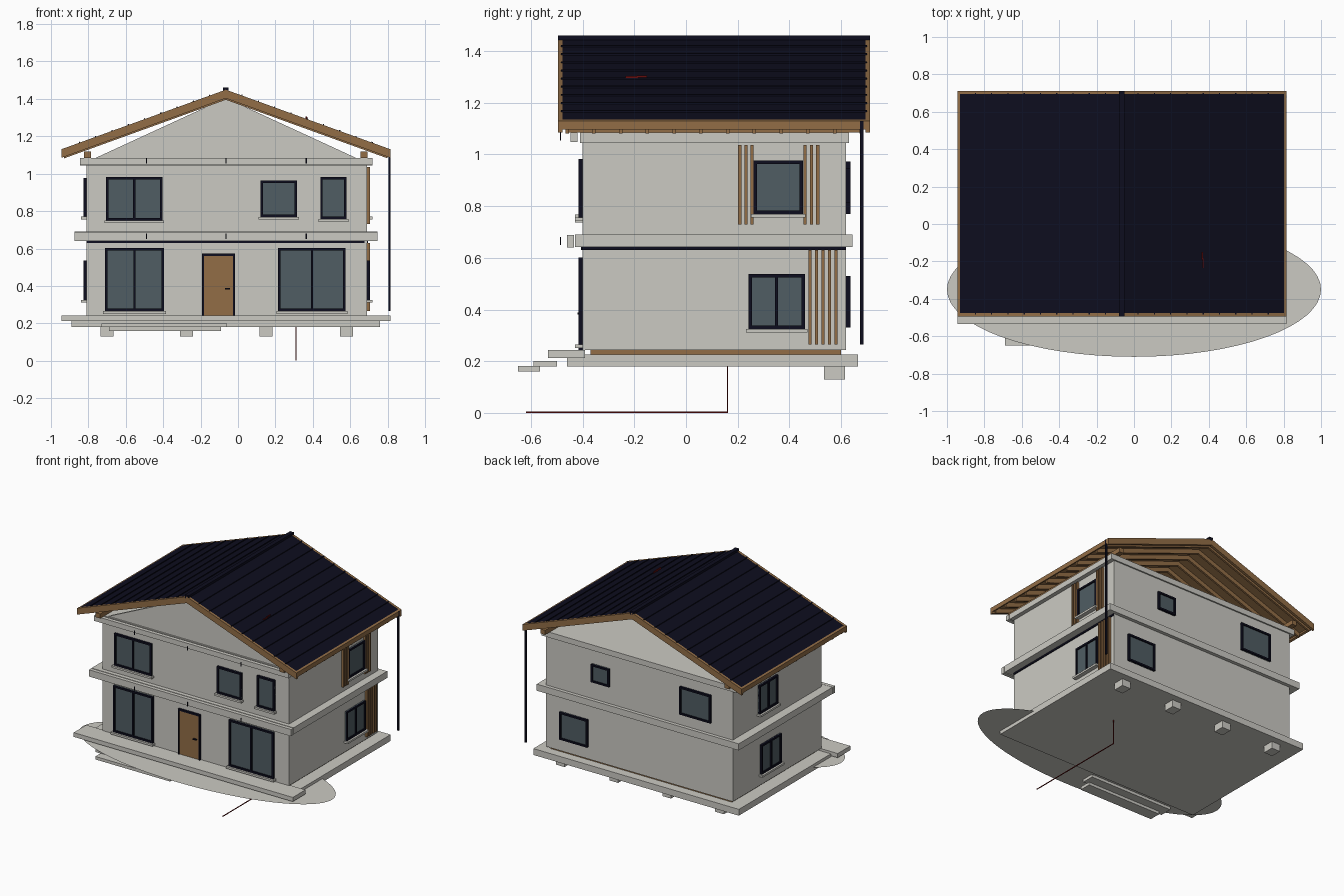
import bpy, bmesh, math
from mathutils import Vector

if "Cube" in bpy.data.objects:
    bpy.data.objects.remove(bpy.data.objects["Cube"])


def material(name, r, g, b):
    m = bpy.data.materials.new(name)
    m.diffuse_color = (r, g, b, 1)
    m.use_nodes = True
    m.node_tree.nodes["Principled BSDF"].inputs["Base Color"].default_value = m.diffuse_color
    return m


PLASTER = material("pale plaster", 0.60, 0.59, 0.545)
WOOD = material("brown wood", 0.29, 0.155, 0.062)
NAVY = material("dark navy", 0.004, 0.004, 0.013)
GLASS = material("grey glass", 0.08, 0.11, 0.125)
RED = material("dark red", 0.13, 0.004, 0.004)


def finish(name, bm, mat):
    bmesh.ops.recalc_face_normals(bm, faces=bm.faces)
    me = bpy.data.meshes.new(name)
    bm.to_mesh(me)
    bm.free()
    me.materials.append(mat)
    ob = bpy.data.objects.new(name, me)
    bpy.context.collection.objects.link(ob)
    return ob


def boxes(name, mat, *ranges):
    """Each range is (x0, x1, y0, y1, z0, z1)."""
    bm = bmesh.new()
    for x0, x1, y0, y1, z0, z1 in ranges:
        vs = bmesh.ops.create_cube(bm, size=1)["verts"]
        for v in vs:
            v.co = ((x0 + x1) / 2 + v.co.x * (x1 - x0),
                    (y0 + y1) / 2 + v.co.y * (y1 - y0),
                    (z0 + z1) / 2 + v.co.z * (z1 - z0))
    return finish(name, bm, mat)


def prisms(name, mat, *items):
    """Each item is (xz outline, y0, y1)."""
    bm = bmesh.new()
    for pts, y0, y1 in items:
        face = bm.faces.new([bm.verts.new((x, y0, z)) for x, z in pts])
        ext = bmesh.ops.extrude_face_region(bm, geom=[face])["geom"]
        for v in ext:
            if isinstance(v, bmesh.types.BMVert):
                v.co.y = y1
    return finish(name, bm, mat)


# House outline
XL, XR, YF, YB = -0.81, 0.69, -0.40, 0.62
RIDGE_X, RIDGE_Z, SLOPE = -0.065, 1.445, 0.362

# Foundation, terrace, steps
boxes("base_slab", PLASTER, (-0.89, 0.76, -0.46, 0.665, 0.18, 0.226))
boxes("sill_plate", WOOD, (-0.79, 0.67, -0.37, 0.60, 0.226, 0.243))
boxes("terrace", PLASTER, (-0.945, 0.815, -0.535, -0.39, 0.212, 0.243))
boxes("front_steps", PLASTER, (-0.73, -0.06, -0.59, -0.50, 0.18, 0.2),
      (-0.69, -0.09, -0.65, -0.565, 0.16, 0.182))
boxes("foundation_blocks", PLASTER,
      *[(x, x + 0.07, 0.535, 0.615, 0.13, 0.18) for x in (-0.735, -0.31, 0.115, 0.545)])
bm = bmesh.new()
bmesh.ops.create_circle(bm, cap_ends=True, segments=64, radius=1)
for v in bm.verts:
    v.co = (v.co.x, -0.35 + 0.36 * v.co.y, 0.205)
finish("ground_disc", bm, PLASTER)

# Storeys and the projecting floor bands
boxes("ground_floor_walls", PLASTER, (XL, XR, YF, YB, 0.243, 0.645))
boxes("upper_floor_walls", PLASTER, (XL, XR, YF, YB, 0.68, 1.05))
boxes("floor_band", PLASTER, (-0.875, 0.747, -0.43, 0.645, 0.642, 0.69))
boxes("attic_floor", PLASTER, (-0.845, 0.72, -0.41, 0.63, 1.045, 1.085))
boxes("front_band_boards", PLASTER, (-0.875, 0.747, -0.46, -0.434, 0.64, 0.689),
      (-0.845, 0.72, -0.447, -0.42, 1.048, 1.085))
boxes("band_markers", NAVY,
      *[(x - 0.003, x + 0.003, -0.488, -0.484, z, z + 0.03)
        for x in (-0.49, -0.065, 0.365) for z in (0.65, 1.055)])
boxes("band_shadow_strip", NAVY, (XL, 0.675, YF - 0.006, YF, 0.630, 0.642),
      (XR, XR + 0.006, YF, YB, 0.630, 0.642))

# Front gable only: the rear of the attic stays open
prisms("front_gable", PLASTER,
       ([(-0.76, 1.085), (0.63, 1.085), (RIDGE_X, 1.405)], YF, YF + 0.02))


# Roof pieces follow both slopes
def slope_outlines(s0, s1, top, low):
    for side in (-1, 1):
        yield [(RIDGE_X + side * s, RIDGE_Z - SLOPE * s + o)
               for s, o in ((s0, top), (s1, top), (s1, low), (s0, low))]


def roof(name, mat, specs):
    prisms(name, mat, *[(o, y0, y1) for s0, s1, t, b, y0, y1 in specs
                        for o in slope_outlines(s0, s1, t, b)])


Y0, Y1 = -0.495, 0.712
roof("roof_deck", WOOD, [(0, 0.87, -0.004, -0.018, Y0 + 0.01, Y1 - 0.01)])
roof("roof_sheet", NAVY, [(0, 0.866, 0.003, -0.004, Y0 + 0.018, Y1 - 0.018)])
roof("barge_boards", WOOD, [(0, 0.88, 0.004, -0.042, Y0, Y0 + 0.018),
                            (0, 0.88, 0.004, -0.042, Y1 - 0.018, Y1)])
roof("eave_boards", WOOD, [(0.866, 0.88, 0.003, -0.03, Y0, Y1)])
roof("rafters", WOOD, [(0, 0.865, -0.018, -0.050, -0.467 + 0.1035 * k, -0.453 + 0.1035 * k)
                       for k in range(12)])
roof("roof_seams", NAVY, [(0.087 * k - 0.003, 0.087 * k + 0.003, 0.009, 0.0, Y0 + 0.012, Y1 - 0.012)
                          for k in range(1, 10)])
boxes("ridge_cap", NAVY, (RIDGE_X - 0.015, RIDGE_X + 0.015, Y0, Y1, 1.435, 1.46))
boxes("wall_plates", WOOD, (-0.823, -0.785, -0.46, 0.68, 1.085, 1.118),
      (0.655, 0.693, -0.46, 0.68, 1.085, 1.118))
boxes("downspout", NAVY, (0.804, 0.816, 0.674, 0.686, 0.265, 1.13))

# Timber slats on the right wall
boxes("wall_slats", WOOD,
      *[(XR, 0.706, y - 0.006, y + 0.006, 0.73, 1.037)
        for y in (0.208, 0.232, 0.256, 0.46, 0.485, 0.51)],
      *[(XR, 0.706, 0.48 + 0.025 * k - 0.006, 0.48 + 0.025 * k + 0.006, 0.265, 0.63)
        for k in range(5)])


# Windows: u runs along the wall, d points out of it
def on_wall(wall, u0, u1, d0, d1, z0, z1):
    if wall == "front":
        return (u0, u1, YF - d1, YF - d0, z0, z1)
    if wall == "back":
        return (u0, u1, YB + d0, YB + d1, z0, z1)
    if wall == "left":
        return (XL - d1, XL - d0, u0, u1, z0, z1)
    return (XR + d0, XR + d1, u0, u1, z0, z1)


def frame(wall, u0, u1, z0, z1, panes):
    t, d = 0.013, 0.016
    bars = [(u0, u0 + t, z0, z1), (u1 - t, u1, z0, z1),
            (u0, u1, z0, z0 + t), (u0, u1, z1 - t, z1)]
    if panes == 2:
        m = (u0 + u1) / 2
        bars.append((m - 0.006, m + 0.006, z0, z1))
    return [on_wall(wall, a, b, 0, d, c, e) for a, b, c, e in bars]


WINDOWS = [
    ("front", -0.705, -0.405, 0.75, 0.982, 2), ("front", 0.12, 0.315, 0.768, 0.963, 1),
    ("front", 0.44, 0.58, 0.757, 0.982, 1), ("front", -0.712, -0.395, 0.265, 0.602, 2),
    ("front", 0.215, 0.575, 0.265, 0.602, 2),
    ("right", 0.262, 0.452, 0.77, 0.977, 1), ("right", 0.242, 0.46, 0.325, 0.537, 2),
    ("left", 0.12, 0.33, 0.77, 0.977, 2), ("left", 0.08, 0.31, 0.325, 0.537, 2),
    ("back", 0.175, 0.32, 0.815, 0.945, 1), ("back", 0.35, 0.575, 0.33, 0.53, 1),
    ("back", -0.64, -0.39, 0.77, 0.972, 1)]
boxes("window_frames", NAVY, *[b for w in WINDOWS for b in frame(*w)])
boxes("window_glass", GLASS,
      *[on_wall(w, u0, u1, 0, 0.007, z0, z1) for w, u0, u1, z0, z1, n in WINDOWS])
boxes("window_sills", PLASTER,
      *[on_wall(w, u0 - 0.01, u1 + 0.01, 0, 0.03, z0 - 0.014, z0)
        for w, u0, u1, z0, z1, n in WINDOWS if w != "back"])

# Front door
boxes("door_leaf", WOOD, on_wall("front", -0.19, -0.018, 0, 0.009, 0.243, 0.57))
boxes("door_frame", NAVY, on_wall("front", -0.192, -0.182, 0, 0.016, 0.243, 0.572),
      on_wall("front", -0.026, -0.016, 0, 0.016, 0.243, 0.572),
      on_wall("front", -0.192, -0.016, 0, 0.016, 0.560, 0.572))
boxes("door_handle", NAVY, on_wall("front", -0.07, -0.044, 0, 0.02, 0.381, 0.389))

# Thin service pipe under the slab and small roof wire
boxes("service_pipe", RED, (0.308, 0.313, -0.62, 0.163, 0.0, 0.005),
      (0.308, 0.313, 0.158, 0.163, 0.0, 0.235))
boxes("roof_wire", RED, (0.362, 0.368, -0.19, -0.15, 1.285, 1.305),
      (0.366, 0.372, -0.235, -0.185, 1.285, 1.303))
